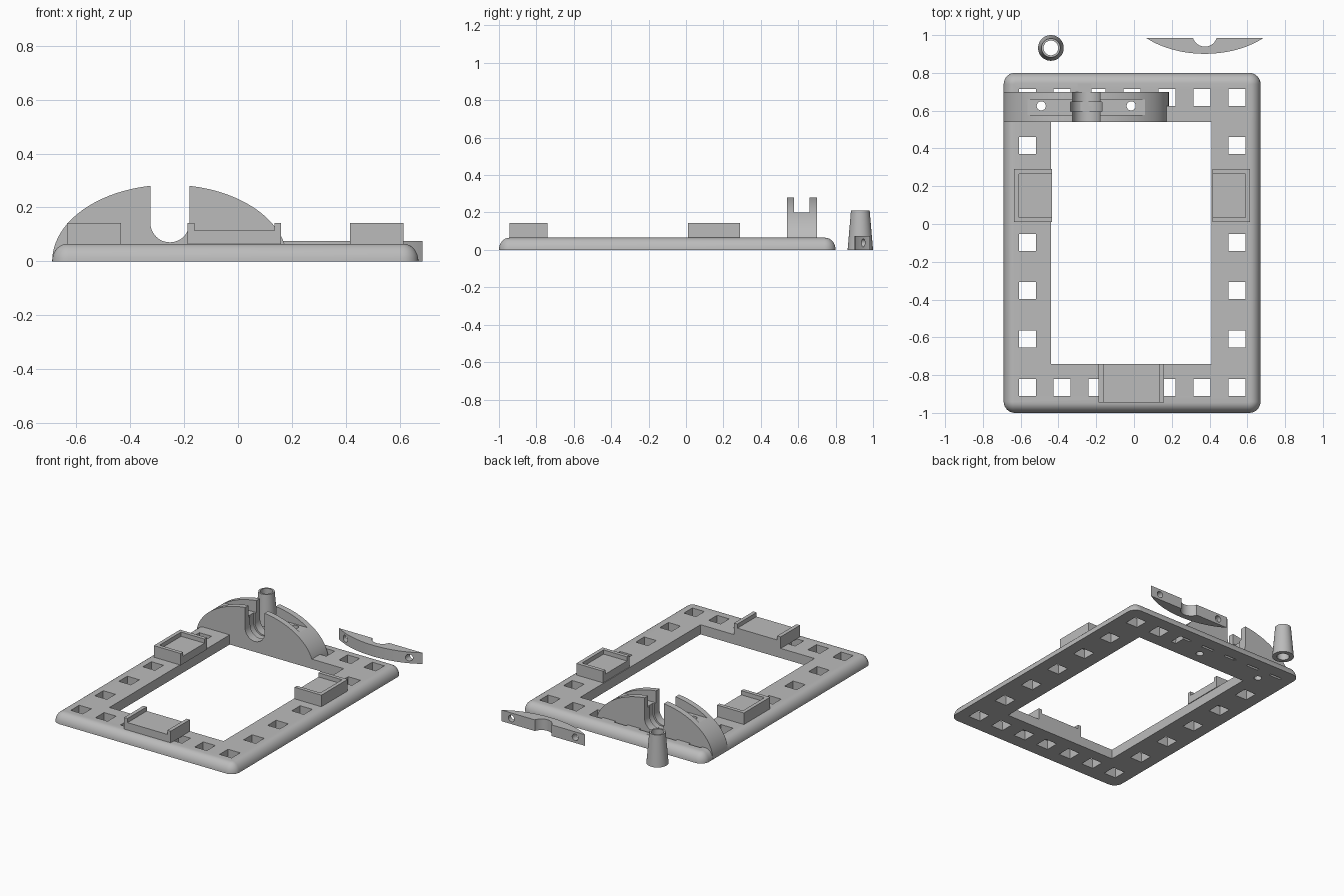
import bpy, bmesh, math
from mathutils import Matrix, Vector

if "Cube" in bpy.data.objects:
    bpy.data.objects.remove(bpy.data.objects["Cube"], do_unlink=True)

grey = bpy.data.materials.new("plain grey")
grey.use_nodes = True
GREY = (0.5, 0.5, 0.5, 1)
grey.diffuse_color = GREY
grey.node_tree.nodes["Principled BSDF"].inputs["Base Color"].default_value = GREY


def finish(name, bm):
    bmesh.ops.recalc_face_normals(bm, faces=bm.faces)
    me = bpy.data.meshes.new(name)
    bm.to_mesh(me)
    bm.free()
    me.materials.append(grey)
    ob = bpy.data.objects.new(name, me)
    bpy.context.collection.objects.link(ob)
    return ob


def box(name, x, y, z):
    bm = bmesh.new()
    size = Vector((x[1] - x[0], y[1] - y[0], z[1] - z[0]))
    mid = Vector((sum(x), sum(y), sum(z))) / 2
    bmesh.ops.create_cube(bm, size=1, matrix=Matrix.Translation(mid) @ Matrix.Diagonal(size).to_4x4())
    return finish(name, bm)


def cone(name, centre, r1, r2, depth, axis="Z"):
    bm = bmesh.new()
    turn = Matrix.Rotation(math.pi / 2, 4, "X") if axis == "Y" else Matrix()
    bmesh.ops.create_cone(bm, cap_ends=True, segments=48, radius1=r1, radius2=r2, depth=depth,
                          matrix=Matrix.Translation(centre) @ turn)
    return finish(name, bm)


def prism(name, points, offset):
    """Extrude a closed outline of 3D points along an offset."""
    bm = bmesh.new()
    face = bm.faces.new([bm.verts.new(p) for p in points])
    res = bmesh.ops.extrude_face_region(bm, geom=[face])
    bmesh.ops.translate(bm, vec=offset, verts=[g for g in res["geom"] if isinstance(g, bmesh.types.BMVert)])
    return finish(name, bm)


def cut(ob, cutters):
    """Subtract each cutter, bake the result and discard the cutter."""
    for c in cutters:
        c.hide_render = True
        mod = ob.modifiers.new("cut", "BOOLEAN")
        mod.operation, mod.solver, mod.object = "DIFFERENCE", "EXACT", c
        bpy.context.view_layer.update()
        me = bpy.data.meshes.new_from_object(ob.evaluated_get(bpy.context.evaluated_depsgraph_get()))
        ob.modifiers.clear()
        ob.data = me
        bpy.data.objects.remove(c, do_unlink=True)


# Frame: rounded rectangle with a rounded upper edge
X0, X1, Y0, Y1, TOP, R = -0.69, 0.67, -1.0, 0.80, 0.065, 0.055
MID = (X0 + X1) / 2


def rounded_ring(inset, z):
    r = R + 0.005 - inset
    corners = [(X1, Y1, 1, 1), (X0, Y1, -1, 1), (X0, Y0, -1, -1), (X1, Y0, 1, -1)]
    pts = []
    for q, (x, y, sx, sy) in enumerate(corners):
        for i in range(9):
            a = math.pi / 2 * (q + i / 8)
            pts.append((x - sx * (inset + r) + r * math.cos(a), y - sy * (inset + r) + r * math.sin(a), z))
    return pts


bm = bmesh.new()
rings = []
for k in range(9):
    a = math.pi / 2 * k / 8
    rings.append([bm.verts.new(p) for p in rounded_ring(R * (1 - math.cos(a)), TOP * math.sin(a))])
for lo, hi in zip(rings, rings[1:]):
    for i in range(len(lo)):
        j = (i + 1) % len(lo)
        bm.faces.new((lo[i], lo[j], hi[j], hi[i]))
bm.faces.new(rings[0][::-1])
bm.faces.new(rings[-1])
frame = finish("frame", bm)

# Opening and the square holes around it
cut(frame, [box("opening", (-0.44, 0.41), (-0.74, 0.54), (-1, 1))])
for col in range(7):
    for row in range(7):
        if col in (0, 6) or row in (0, 6):
            x, y = MID - 0.555 + 0.185 * col, -0.865 + 0.256 * row
            cut(frame, [box("hole", (x - 0.045, x + 0.045), (y - 0.045, y + 0.045), (-0.1, 0.2))])

# Arched clamp base with a central cradle
CX, A, B = -0.253, 0.437, 0.284
CHORD = 0.2
clamp = prism("clamp_base", [(CX + A * math.cos(math.pi * i / 64), 0.54, B * math.sin(math.pi * i / 64))
                             for i in range(65)], (0, 0.16, 0))


def cradle(r, y, depth):
    pts = [(CX + r * math.cos(t), y, 0.143 + r * math.sin(t))
           for t in [math.pi + math.pi * i / 24 for i in range(25)]]
    return prism("cradle", pts + [(CX + r, y, 0.5), (CX - r, y, 0.5)], (0, depth, 0))


cut(clamp, [cradle(0.0725, 0.5, 0.3), box("channel", (-0.8, 0.4), (0.578, 0.66), (CHORD, 0.5)),
            cradle(0.084, 0.595, 0.05)])
for sx in (-1, 1):
    for part in (frame, clamp):
        cut(part, [cone("screw_hole", (CX + sx * 0.238, 0.625, 0.1), 0.024, 0.024, 0.6)])
box("clamp_tab", (-0.30, -0.225), (0.69, 0.745), (0.005, TOP + 0.001))

# Side brackets: trays open towards the middle
for name, s in (("right_bracket", -1), ("left_bracket", 1)):
    xs = lambda a, b: tuple(sorted((MID + s * a, MID + s * b)))
    tray = box(name, xs(0.425, 0.625), (0.01, 0.29), (TOP - 0.002, 0.143))
    cut(tray, [box("pocket", xs(0.3, 0.6), (0.035, 0.265), (0.115, 0.3))])

# Front bracket: floor with two end walls
tray = box("front_bracket", (-0.188, 0.16), (-0.945, -0.74), (TOP - 0.002, 0.143))
cut(tray, [box("pocket", (-0.162, 0.135), (-1.2, -0.5), (0.115, 0.3))])

# Loose clamp cap lying behind the frame
PX, PY = 0.375, 0.985
start = math.asin(CHORD / B)
angles = [start + (math.pi - 2 * start) * i / 40 for i in range(41)]
cap = prism("clamp_cap", [(PX + A * math.cos(t), PY - (B * math.sin(t) - CHORD), 0) for t in angles],
            (0, 0, 0.075))
cut(cap, [cone("notch", (PX, 1.005, 0.04), 0.066, 0.066, 0.4)])
for sx in (-1, 1):
    cut(cap, [cone("cap_hole", (PX + sx * 0.238, 0.95, 0.0375), 0.022, 0.022, 0.3, "Y")])

# Loose tapered sleeve
sleeve = cone("tapered_sleeve", (-0.44, 0.932, 0.105), 0.068, 0.05, 0.21)
cut(sleeve, [cone("bore", (-0.44, 0.932, 0.1), 0.039, 0.039, 0.6)])

# Smooth the curved surfaces and keep the edges sharp
for ob in (frame, clamp, cap, sleeve):
    bpy.ops.object.select_all(action="DESELECT")
    ob.select_set(True)
    bpy.context.view_layer.objects.active = ob
    bpy.ops.object.shade_smooth_by_angle(angle=math.radians(30))
